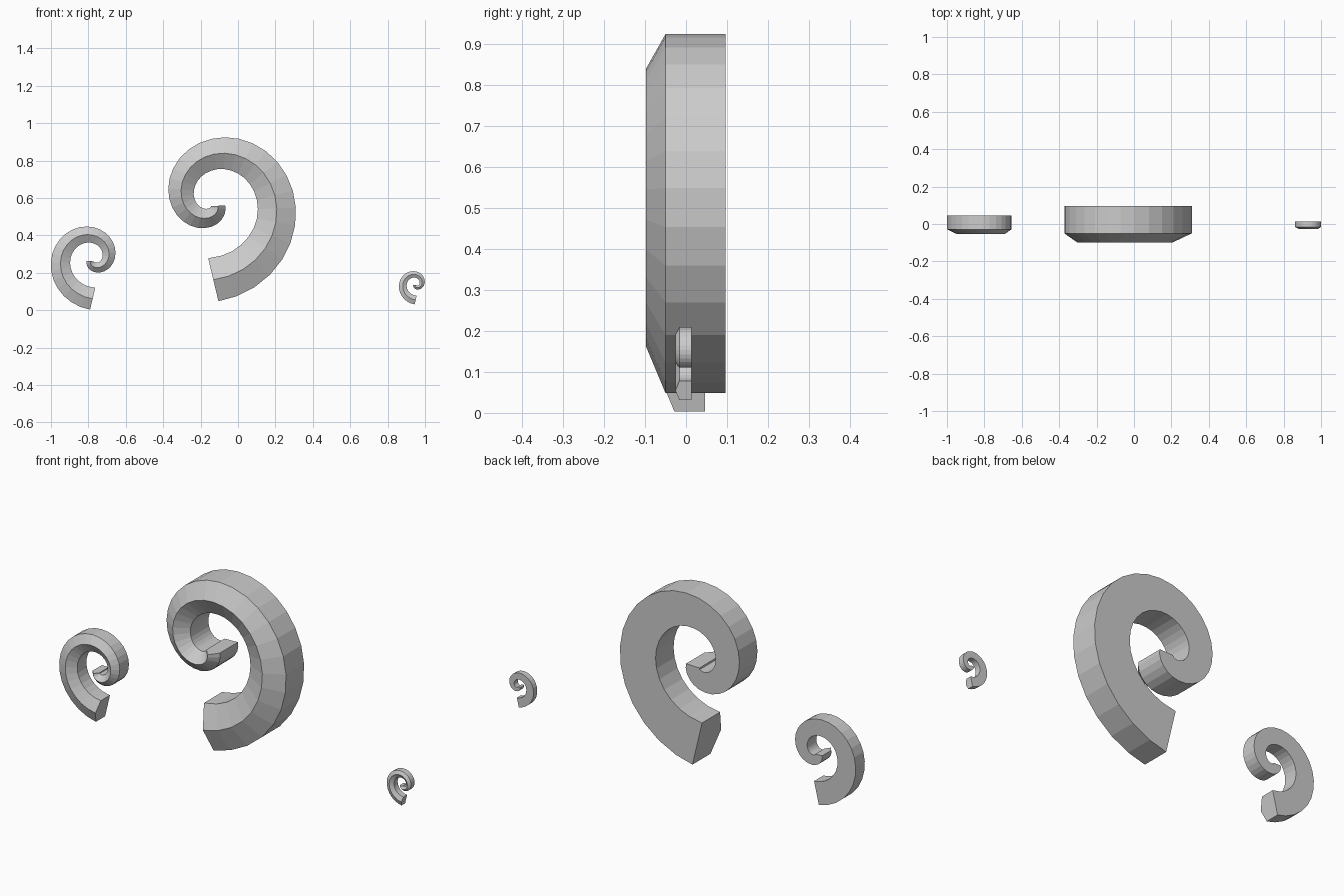
import bpy, bmesh, math
from mathutils import Vector

if "Cube" in bpy.data.objects:
    bpy.data.objects.remove(bpy.data.objects["Cube"])

STEPS = 34                      # straight segments along each spiral
SWEEP = math.radians(405)       # 1 1/8 turns
R0, R1 = 0.421, 0.036           # centreline radius, start to tip
W0, W1 = 0.236, 0.076           # band width, start to tip
BACK, WALL, RIDGE = 0.097, -0.050, -0.098   # depth of the ridged section


def scroll(name, cx, cy, cz, scale, mirror=1):
    # Archimedean centreline in the x-z plane
    path = []
    for i in range(STEPS + 1):
        t = i / STEPS
        a = -math.pi / 2 + SWEEP * t
        r = R0 + (R1 - R0) * t
        path.append(Vector((r * math.cos(a), r * math.sin(a))))

    bm = bmesh.new()
    rings = []
    for i, p in enumerate(path):
        t = i / STEPS
        # tangent: average of the neighbouring segments
        before = (p - path[i - 1]).normalized() if i > 0 else Vector((0, 0))
        after = (path[i + 1] - p).normalized() if i < STEPS else Vector((0, 0))
        d = (before + after).normalized()
        out = Vector((d.y, -d.x))
        h = (W0 + (W1 - W0) * t) / 2
        # five-sided section: flat back, two walls, front ridge
        section = [(-h, BACK), (h, BACK), (h, WALL), (0, RIDGE), (-h, WALL)]
        ring = []
        for off, y in section:
            q = p + out * off
            ring.append(bm.verts.new((cx + mirror * scale * q.x,
                                      cy + scale * y,
                                      cz + scale * q.y)))
        rings.append(ring)

    # side faces and end caps
    for a, b in zip(rings, rings[1:]):
        for k in range(5):
            n = (k + 1) % 5
            bm.faces.new((a[k], a[n], b[n], b[k]))
    bm.faces.new(rings[0])
    bm.faces.new(rings[-1])
    bmesh.ops.recalc_face_normals(bm, faces=bm.faces)

    mesh = bpy.data.meshes.new(name)
    bm.to_mesh(mesh)
    bm.free()
    obj = bpy.data.objects.new(name, mesh)
    bpy.context.collection.objects.link(obj)
    return obj


scroll("large_scroll", -0.132, 0.0, 0.584, 1.0)
scroll("medium_scroll", -0.777, -0.003, 0.275, 0.507, -1)
scroll("small_scroll", 0.950, -0.006, 0.140, 0.203, -1)
